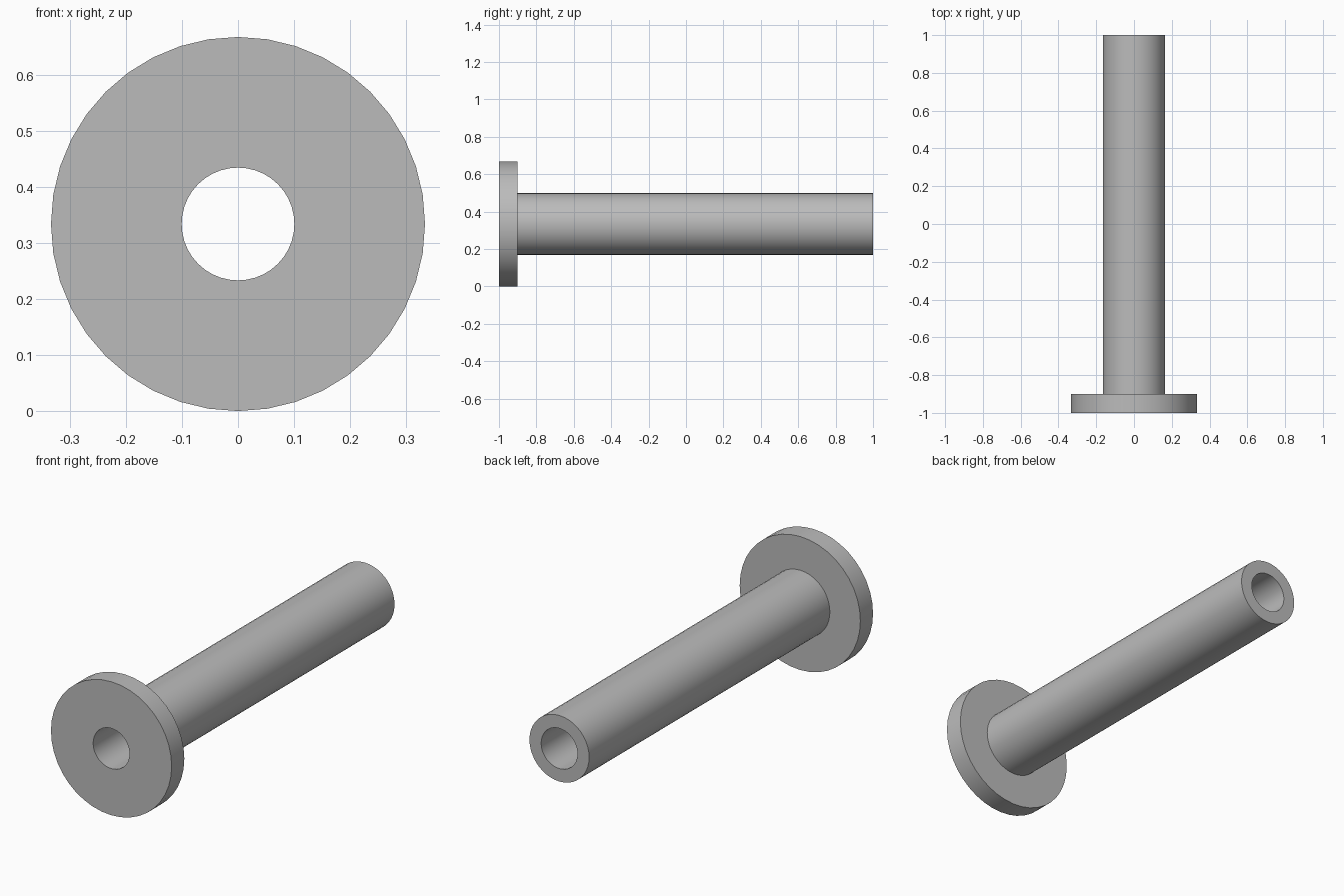
import bpy, bmesh, math
from mathutils import Matrix, Vector

cube = bpy.data.objects.get("Cube")
if cube:
    bpy.data.objects.remove(cube, do_unlink=True)

SIDES = 40
FLANGE_R, SHAFT_R, BORE_R = 0.3335, 0.165, 0.1005
FRONT, STEP, BACK = -1.0, -0.9, 1.0

# Plain grey metal
grey = bpy.data.materials.new("grey metal")
grey.use_nodes = True
colour = (0.5, 0.5, 0.5, 1)
grey.diffuse_color = colour
grey.node_tree.nodes["Principled BSDF"].inputs["Base Color"].default_value = colour

# Closed cross-section as (radius, y), turned around the long axis
profile = [(BORE_R, FRONT), (FLANGE_R, FRONT), (FLANGE_R, STEP),
           (SHAFT_R, STEP), (SHAFT_R, BACK), (BORE_R, BACK)]
bm = bmesh.new()
rings = []
for radius, y in profile:
    ring = []
    for i in range(SIDES):
        a = math.tau * i / SIDES
        ring.append(bm.verts.new((radius * math.cos(a), y, radius * math.sin(a))))
    rings.append(ring)
for k, ring in enumerate(rings):
    nxt = rings[(k + 1) % len(rings)]
    for i in range(SIDES):
        j = (i + 1) % SIDES
        bm.faces.new((ring[i], ring[j], nxt[j], nxt[i]))
bmesh.ops.recalc_face_normals(bm, faces=bm.faces)
bmesh.ops.transform(bm, matrix=Matrix.Translation(Vector((0, 0, FLANGE_R))), verts=bm.verts)

mesh = bpy.data.meshes.new("flanged_tube")
bm.to_mesh(mesh)
bm.free()
mesh.materials.append(grey)
tube = bpy.data.objects.new("flanged_tube", mesh)
bpy.context.collection.objects.link(tube)

# Smooth round walls, sharp rims
bpy.ops.object.select_all(action='DESELECT')
tube.select_set(True)
bpy.context.view_layer.objects.active = tube
bpy.ops.object.shade_smooth_by_angle(angle=math.radians(30))
